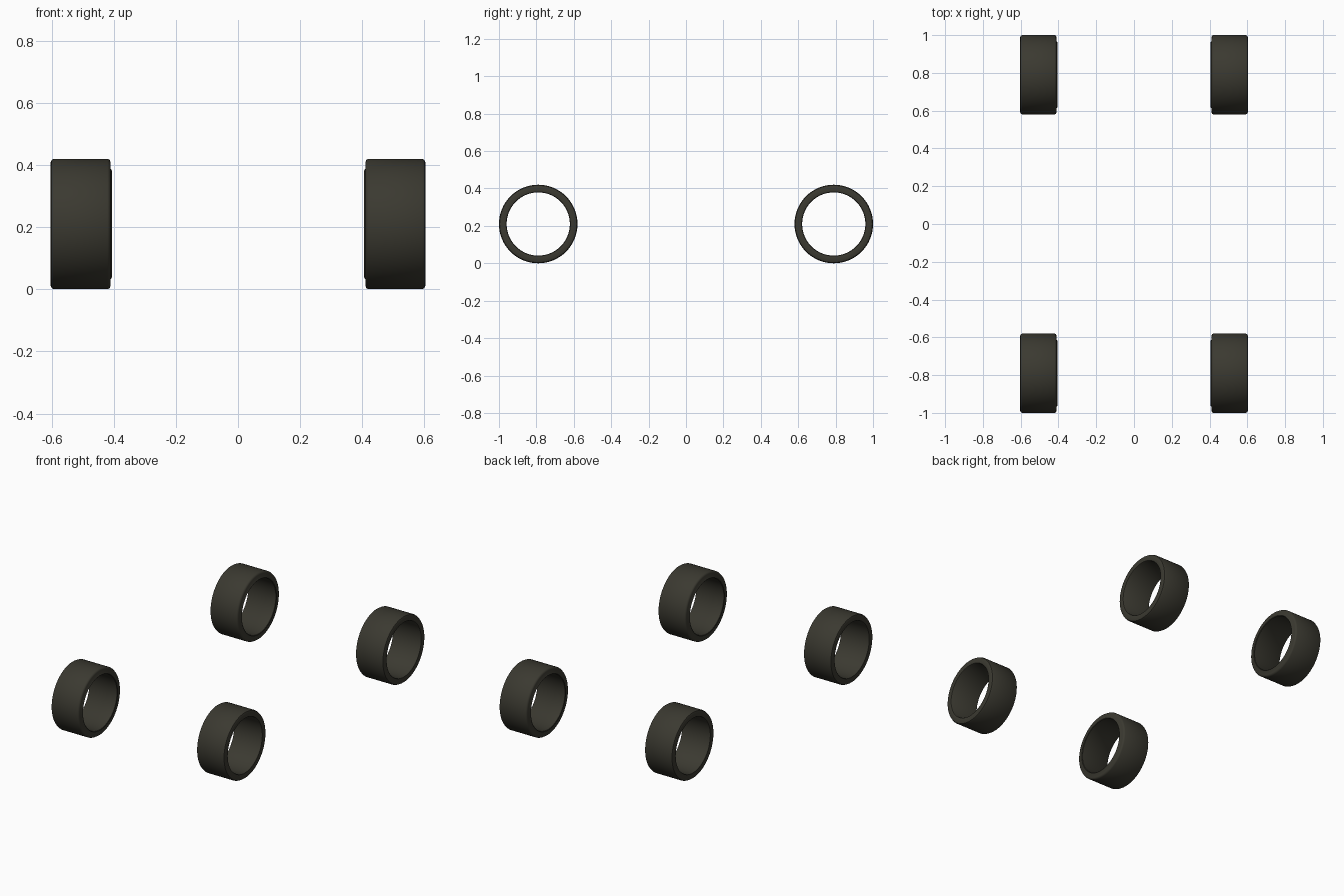
import bpy, bmesh, math

if "Cube" in bpy.data.objects:
    bpy.data.objects.remove(bpy.data.objects["Cube"])

rubber = bpy.data.materials.new("dark_rubber")
rubber.diffuse_color = (0.043, 0.041, 0.030, 1)
rubber.use_nodes = True
rubber.node_tree.nodes["Principled BSDF"].inputs["Base Color"].default_value = rubber.diffuse_color

R, SEGMENTS = 0.21, 64

# Tyre cross-section: (offset from outer face towards the car middle, radius)
PROFILE = [
    (0.000, 0.178), (0.000, 0.199), (0.003, 0.206), (0.011, R),
    (0.183, R), (0.190, 0.206), (0.193, 0.199), (0.193, 0.178),
    (0.197, 0.172), (0.195, 0.169), (0.005, 0.169), (0.001, 0.172),
]


def tyre(name, side, y):
    """Open ring lathed about the x axis, outer face at x = side * 0.603."""
    bm = bmesh.new()
    rings = []
    for i in range(SEGMENTS):
        a = 2 * math.pi * i / SEGMENTS
        rings.append([bm.verts.new((side * (0.603 - d), r * math.cos(a), r * math.sin(a)))
                      for d, r in PROFILE])
    n = len(PROFILE)
    for i in range(SEGMENTS):
        a, b = rings[i], rings[(i + 1) % SEGMENTS]
        for j in range(n):
            k = (j + 1) % n
            bm.faces.new((a[j], a[k], b[k], b[j]))
    bmesh.ops.recalc_face_normals(bm, faces=bm.faces)
    mesh = bpy.data.meshes.new(name)
    bm.to_mesh(mesh)
    bm.free()
    mesh.materials.append(rubber)
    ob = bpy.data.objects.new(name, mesh)
    ob.location = (0, y, R)
    bpy.context.collection.objects.link(ob)
    bpy.ops.object.select_all(action='DESELECT')
    ob.select_set(True)
    bpy.context.view_layer.objects.active = ob
    bpy.ops.object.shade_smooth_by_angle(angle=math.radians(40))


# Four tyres, one at each corner
for side, sname in ((-1, "left"), (1, "right")):
    for y, yname in ((-0.79, "front"), (0.79, "rear")):
        tyre(f"{yname}_{sname}_tyre", side, y)
